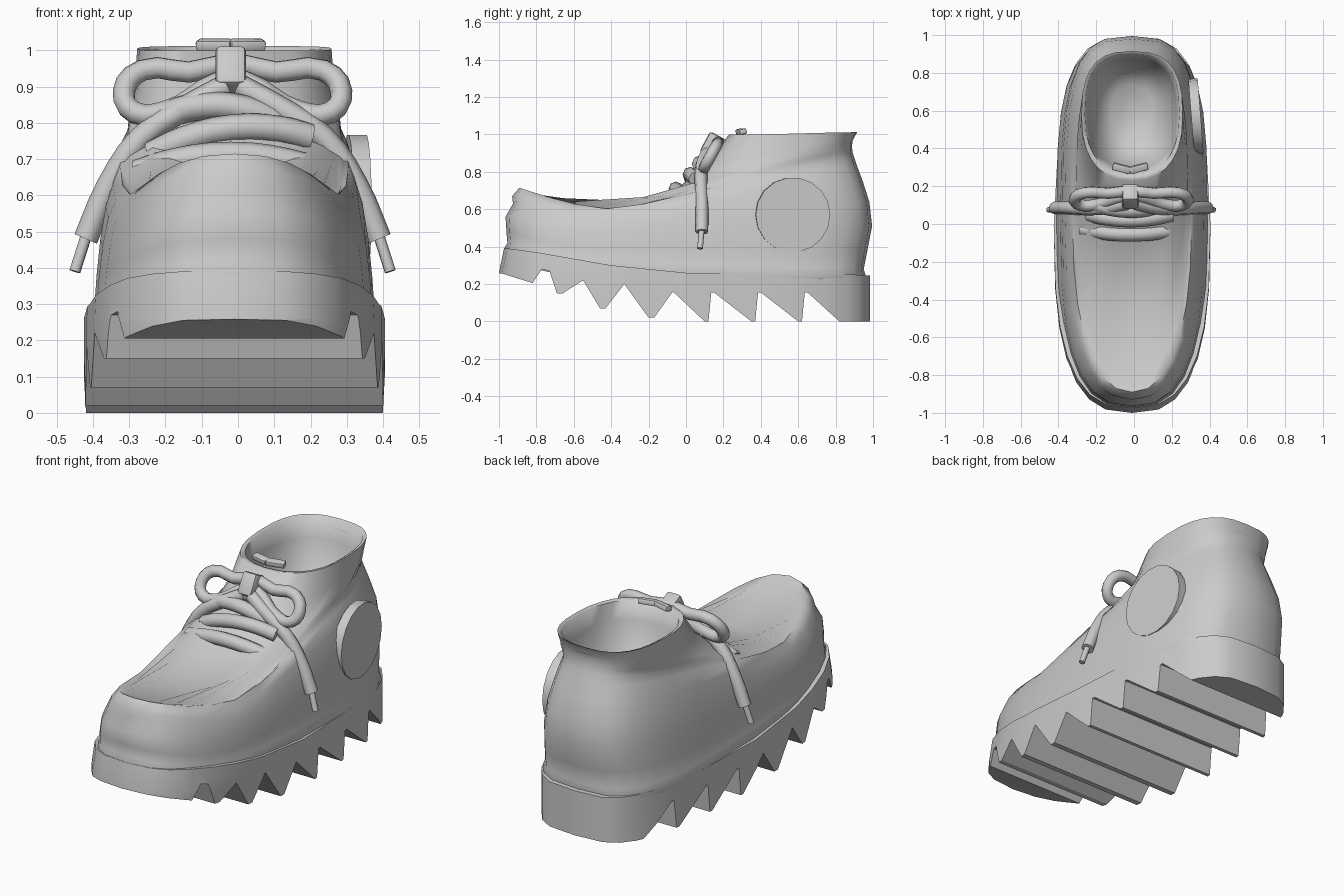
import bpy, bmesh, math

cube = bpy.data.objects.get("Cube")
if cube:
    bpy.data.objects.remove(cube, do_unlink=True)

grey = bpy.data.materials.new("plain_grey")
grey.use_nodes = True
COLOR = (0.6, 0.6, 0.6, 1)
grey.diffuse_color = COLOR
grey.node_tree.nodes["Principled BSDF"].inputs["Base Color"].default_value = COLOR

CX = -0.01   # slight sideways offset of the boot
N = 28       # sides of each horizontal ring


def finish(obj, angle=40):
    obj.data.materials.clear()
    obj.data.materials.append(grey)
    bpy.ops.object.select_all(action='DESELECT')
    obj.select_set(True)
    bpy.context.view_layer.objects.active = obj
    bpy.ops.object.shade_smooth_by_angle(angle=math.radians(angle))
    return obj


def from_bmesh(name, bm):
    bmesh.ops.recalc_face_normals(bm, faces=bm.faces)
    mesh = bpy.data.meshes.new(name)
    bm.to_mesh(mesh)
    bm.free()
    obj = bpy.data.objects.new(name, mesh)
    bpy.context.collection.objects.link(obj)
    return obj


def power(v, e):
    return math.copysign(abs(v) ** e, v)


def outline(front, back, width, e_front, e_back):
    """Plan outline as (x, y) pairs; smaller exponents give boxier ends."""
    mid, half = (front + back) / 2, (back - front) / 2
    for i in range(N):
        t = 2 * math.pi * i / N
        e = e_front if math.cos(t) > 0 else e_back
        yield CX + width * power(math.sin(t), e), mid - half * power(math.cos(t), e)


def loft(name, rings):
    bm = bmesh.new()
    loops = [[bm.verts.new(p) for p in ring] for ring in rings]
    for a, b in zip(loops, loops[1:]):
        for i in range(N):
            j = (i + 1) % N
            bm.faces.new((a[i], a[j], b[j], b[i]))
    bm.faces.new(loops[0])
    bm.faces.new(loops[-1])
    return from_bmesh(name, bm)


# Upper: rings from the welt over the toe rim and apron to the collar and lining
# each: front y, back y, half width, z at toe, z at vamp, z at heel, end exponents
LEVELS = [
    (-.95, .94, .385, .32, .22, .2, .72, .58),
    (-.975, .965, .4, .385, .29, .235, .72, .58),
    (-.955, .95, .385, .42, .325, .28, .72, .58),
    (-.96, .97, .38, .48, .38, .38, .72, .6),
    (-.965, .995, .37, .56, .46, .51, .75, .62),
    (-.925, .98, .355, .63, .53, .64, .78, .63),
    (-.93, .945, .335, .67, .565, .75, .82, .65),
    (-.89, .915, .315, .715, .60, .83, .87, .66),
    (-.82, .90, .3, .685, .59, .875, .9, .67),
    (-.45, .89, .295, .60, .68, .905, 1, .68),
    (-.10, .888, .285, .67, .77, .935, 1, .69),
    (.10, .89, .275, .83, .875, .965, .95, .7),
    (.23, .915, .268, 1.0, 1.0, 1.012, .85, .73),
    (.26, .9, .25, .995, .995, 1.005, .85, .75),
    (.29, .875, .235, .9, .9, .9, .85, .78),
    (.33, .83, .19, .75, .75, .75, .85, .82),
    (.42, .74, .11, .66, .66, .66, .85, .85),
]


def ring(front, back, width, z_toe, z_vamp, z_heel, e_front, e_back):
    pts = []
    for x, y in outline(front, back, width, e_front, e_back):
        u = (y - front) / (back - front)
        if u < 0.3:
            z = z_toe + (z_vamp - z_toe) * math.sin(u / 0.3 * math.pi / 2)
        else:
            k = (u - 0.3) / 0.7
            z = z_vamp + (z_heel - z_vamp) * (k + math.sin(k * math.pi / 2)) / 2
        pts.append((x, y, z))
    return pts


finish(loft("boot_upper", [ring(*lv) for lv in LEVELS]), 65)

# Sole: plan outline cut by a toothed side profile
sole_rings = []
for z, grow in ((-.05, .0), (.26, .0), (.5, -.05)):
    sole_rings.append([(CX + (x - CX) * (1 - .1 * max(0, y)), y, z)
                       for x, y in outline(-1 - grow, .985 + grow / 2, .415 + grow / 4, .72, .56)])
sole = loft("sole", sole_rings)

PROFILE = [(-1.1, .41), (-1.1, .275), (-.98, .255), (-.82, .205), (-.77, .28), (-.73, .27),
           (-.69, .15), (-.66, .15), (-.55, .22), (-.46, .07), (-.43, .07),
           (-.33, .2), (-.2, .02), (-.17, .02), (-.07, .16)]
for y in (.1, .35, .6):
    PROFILE += [(y, 0), (y + .02, 0), (y + .035, .155), (y + .05, .155)]
PROFILE += [(.82, 0), (1.1, 0), (1.1, .24), (.9, .25), (0, .26), (-.4, .3), (-.8, .37)]

bm = bmesh.new()
face = bm.faces.new([bm.verts.new((-.6, y, z)) for y, z in PROFILE])
moved = bmesh.ops.extrude_face_region(bm, geom=[face])["geom"]
bmesh.ops.translate(bm, vec=(1.2, 0, 0),
                    verts=[v for v in moved if isinstance(v, bmesh.types.BMVert)])
cutter = from_bmesh("sole_cutter", bm)
cutter.hide_render = True
cut = sole.modifiers.new("teeth", 'BOOLEAN')
cut.operation, cut.object, cut.solver = 'INTERSECT', cutter, 'EXACT'
bpy.context.view_layer.objects.active = sole
bpy.ops.object.modifier_apply(modifier=cut.name)
bpy.data.objects.remove(cutter, do_unlink=True)
finish(sole, 30)


# Laces: round tubes along smooth paths
def tube(name, points, radius, cyclic=False):
    curve = bpy.data.curves.new(name, 'CURVE')
    curve.dimensions = '3D'
    curve.bevel_depth, curve.bevel_resolution = radius, 2
    curve.resolution_u, curve.use_fill_caps = 3, True
    spline = curve.splines.new('BEZIER')
    spline.bezier_points.add(len(points) - 1)
    for bp, p in zip(spline.bezier_points, points):
        bp.co = p
        bp.handle_left_type = bp.handle_right_type = 'AUTO'
    spline.use_cyclic_u = cyclic
    obj = bpy.data.objects.new(name, curve)
    bpy.context.collection.objects.link(obj)
    bpy.ops.object.select_all(action='DESELECT')
    obj.select_set(True)
    bpy.context.view_layer.objects.active = obj
    bpy.ops.object.convert(target='MESH')
    return finish(bpy.context.object, 50)


KNOT_X = -.015
LOOP = [(.01, .945), (.12, .94), (.25, .945), (.3, .885), (.27, .828), (.18, .832), (.08, .89)]
LACE_END = [(.02, .11, .9), (.13, .085, .84), (.25, .08, .76), (.34, .085, .63), (.405, .085, .48)]
for side, label in ((1, "left"), (-1, "right")):
    tube(label + "_bow_loop",
         [(KNOT_X + side * x, .085 + (z - .8) * .55, z) for x, z in LOOP], .031, True)
    tube(label + "_lace_end", [(KNOT_X + side * x, y, z) for x, y, z in LACE_END], .034)
    tube(label + "_lace_tip", [(KNOT_X + side * .4, .085, .5),
                               (KNOT_X + side * .435, .075, .39)], .016)

# Crossing laces over the instep
STRAPS = [(-.055, .71, .26, 0), (.02, .785, .22, .025), (.07, .845, .18, -.025)]
for i, (y, z, w, tilt) in enumerate(STRAPS):
    tube(f"cross_lace_{i + 1}",
         [(-.02 + w * s, y + .03 * s * s, z - .05 * s * s + tilt * s)
          for s in (-1, -.6, 0, .6, 1)], .038)


def block(name, center, size, rot=(0, 0, 0), bevel=.015):
    bpy.ops.mesh.primitive_cube_add(size=1, location=center, rotation=rot)
    obj = bpy.context.object
    obj.name = name
    obj.scale = size
    bpy.ops.object.transform_apply(location=False, rotation=False, scale=True)
    mod = obj.modifiers.new("soft_edges", 'BEVEL')
    mod.width, mod.segments = bevel, 2
    bpy.ops.object.modifier_apply(modifier=mod.name)
    return finish(obj)


block("bow_knot", (-.02, .145, .94), (.085, .1, .12), (-.5, 0, 0))

# Tongue tip showing above the collar
for side in (-1, 1):
    block("tongue_tip", (-.02 + side * .045, .295, 1.015), (.1, .04, .03),
          (.2, 0, side * .25), .008)

# Round ankle patch on the left side
bpy.ops.mesh.primitive_cylinder_add(vertices=18, radius=.2, depth=.05, location=(.328, .57, .57),
                                    rotation=(0, math.pi / 2, .08))
patch = bpy.context.object
patch.name = "ankle_patch"
finish(patch)
